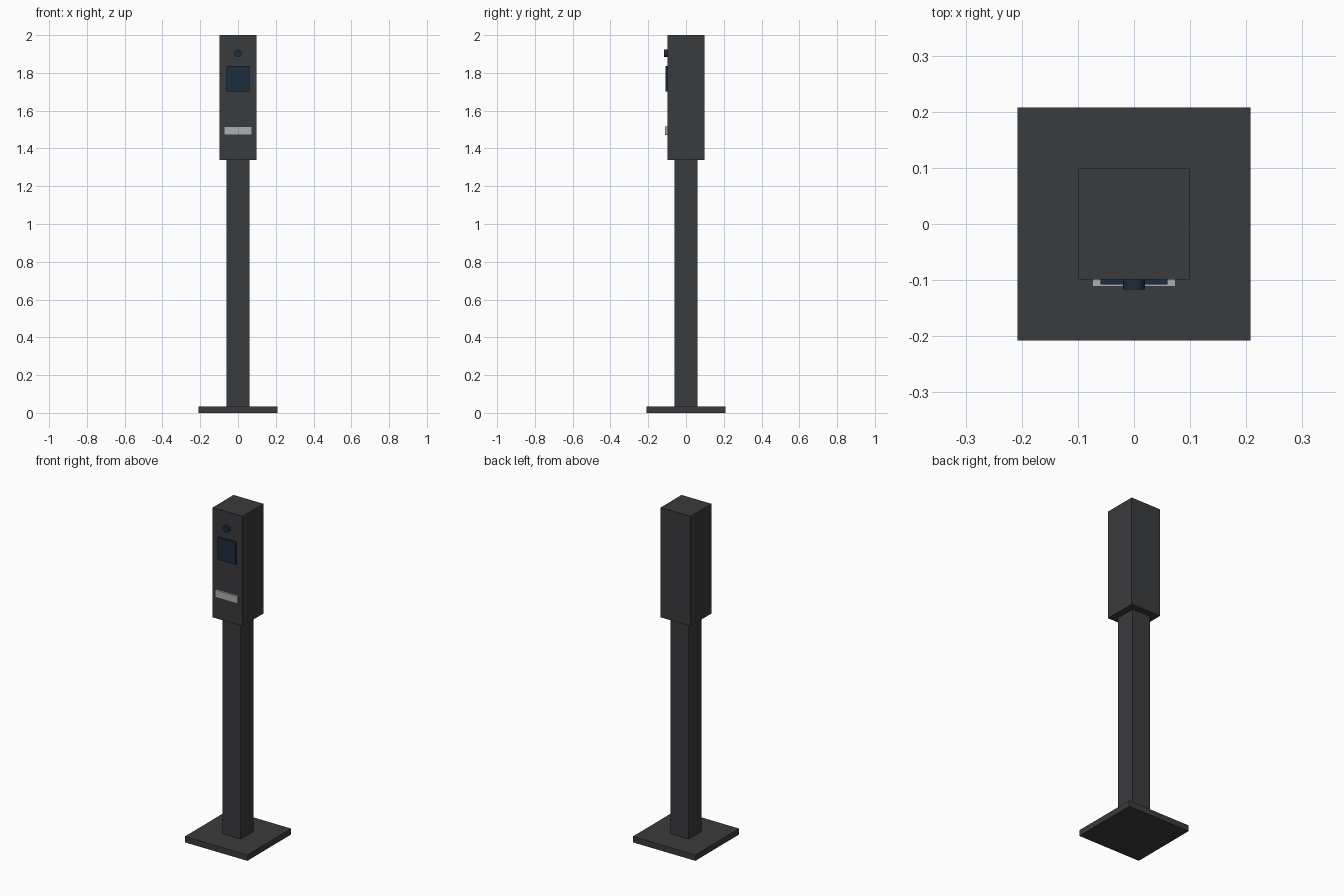
import bpy
import math

if "Cube" in bpy.data.objects:
    bpy.data.objects.remove(bpy.data.objects["Cube"])


def material(name, rgb):
    mat = bpy.data.materials.new(name)
    mat.diffuse_color = (*rgb, 1)
    mat.use_nodes = True
    mat.node_tree.nodes["Principled BSDF"].inputs["Base Color"].default_value = mat.diffuse_color
    return mat


dark = material("dark_metal", (0.042, 0.043, 0.047))
glass = material("dark_glass", (0.012, 0.025, 0.045))
light = material("light_metal", (0.42, 0.43, 0.44))


def box(name, x, y, z, mat):
    """Box from (min, max) ranges on each axis."""
    bpy.ops.mesh.primitive_cube_add(size=1, location=[sum(r) / 2 for r in (x, y, z)])
    ob = bpy.context.object
    ob.name = name
    ob.scale = [r[1] - r[0] for r in (x, y, z)]
    bpy.ops.object.transform_apply(location=False, rotation=False, scale=True)
    ob.data.materials.append(mat)
    return ob


# Stand
box("base_plate", (-0.208, 0.208), (-0.208, 0.208), (0, 0.035), dark)
box("post", (-0.06, 0.06), (-0.06, 0.06), (0.035, 1.34), dark)

# Terminal head
box("head_housing", (-0.099, 0.099), (-0.099, 0.099), (1.34, 2.0), dark)
box("screen", (-0.06, 0.06), (-0.108, -0.097), (1.702, 1.836), glass)
box("card_slot", (-0.074, 0.074), (-0.111, -0.097), (1.472, 1.516), light)

# Round camera lens
bpy.ops.mesh.primitive_cylinder_add(vertices=16, radius=0.02, depth=0.02,
                                    location=(0, -0.107, 1.903),
                                    rotation=(math.pi / 2, 0, 0))
lens = bpy.context.object
lens.name = "camera_lens"
lens.data.materials.append(glass)
bpy.ops.object.shade_smooth_by_angle(angle=math.radians(30))
